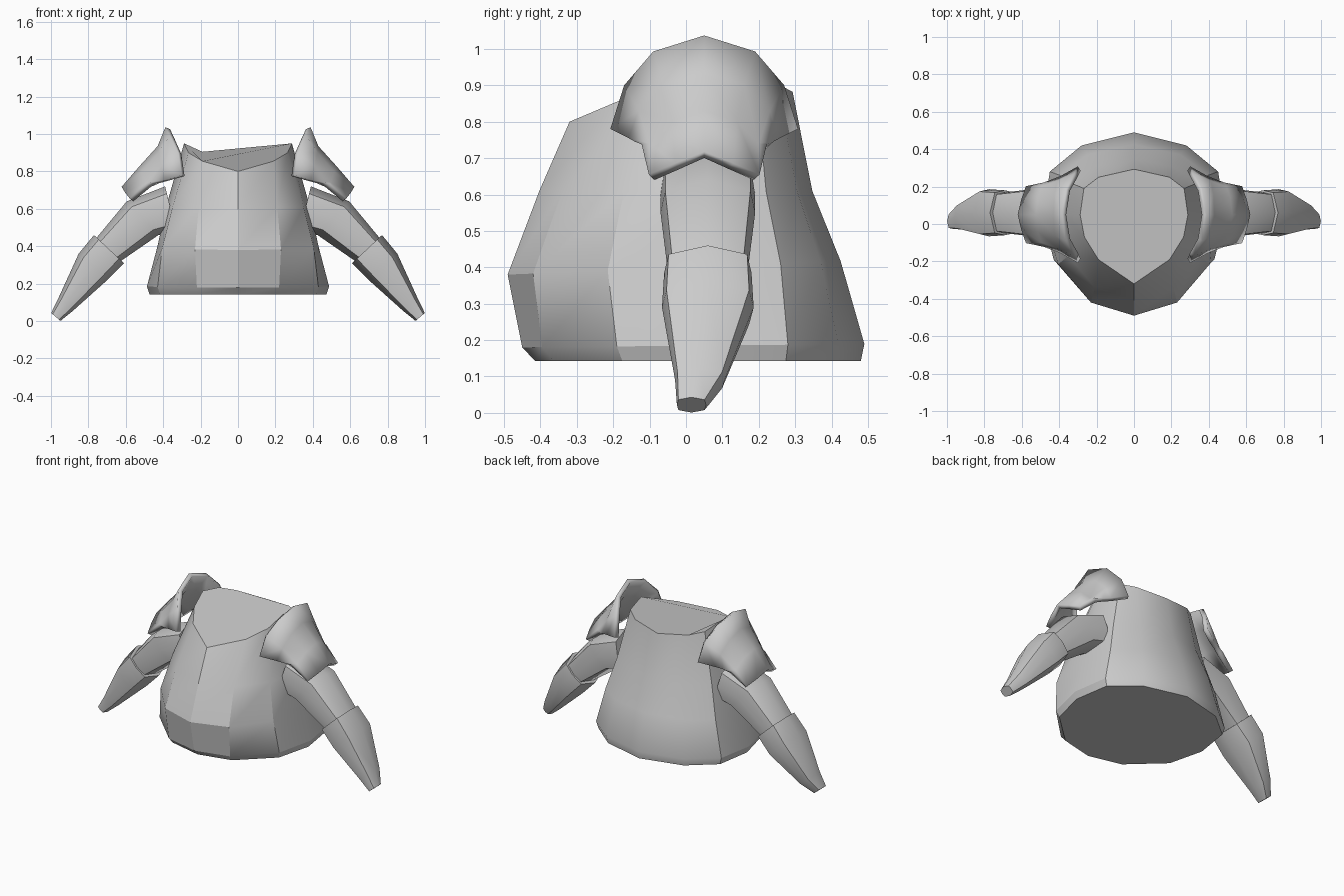
import bpy, bmesh

if "Cube" in bpy.data.objects:
    bpy.data.objects.remove(bpy.data.objects["Cube"])


def make(name, rings, closed=True, mirror=False, thickness=0, angle=0.6):
    """Skin a list of point rings; closed rings also get end caps."""
    bm = bmesh.new()
    vs = [[bm.verts.new(p) for p in r] for r in rings]
    n = len(rings[0])
    for a, b in zip(vs, vs[1:]):
        for i in range(n if closed else n - 1):
            j = (i + 1) % n
            bm.faces.new((a[i], a[j], b[j], b[i]))
    if closed:
        bm.faces.new(vs[0])
        bm.faces.new(vs[-1])
        bmesh.ops.recalc_face_normals(bm, faces=bm.faces)
    else:
        bm.normal_update()
        if sum(f.normal.x for f in bm.faces) < 0:
            bmesh.ops.reverse_faces(bm, faces=bm.faces)
    me = bpy.data.meshes.new(name)
    bm.to_mesh(me)
    bm.free()
    ob = bpy.data.objects.new(name, me)
    bpy.context.collection.objects.link(ob)
    bpy.ops.object.select_all(action='DESELECT')
    ob.select_set(True)
    bpy.context.view_layer.objects.active = ob
    bpy.ops.object.shade_smooth_by_angle(angle=angle)
    if thickness:
        s = ob.modifiers.new("thickness", 'SOLIDIFY')
        s.thickness = thickness
        s.offset = -1
    if mirror:
        m = ob.modifiers.new("mirror", 'MIRROR')
        m.use_mirror_merge = False
    return ob


def full_ring(half):
    """Front-to-back half outline to a full symmetric ring."""
    return half + [(-x, y, z) for x, y, z in half[-2:0:-1]]


# torso: hem underside, hem top, belly crease, chest, neckline
hem = [(0, -.45), (.22, -.395), (.43, -.19), (.487, .05), (.45, .28), (.28, .42), (0, .49)]
belly = [(0, -.49), (.23, -.42), (.405, -.215), (.43, .05), (.395, .26), (.25, .37), (0, .425)]
chest = [(0, -.403), (.21, -.34), (.35, -.17), (.385, .05), (.34, .22), (.21, .305), (0, .347)]
neck = [(0, -.32, .80), (.19, -.19, .855), (.265, -.07, .90), (.288, .05, .95),
        (.268, .19, .925), (.19, .25, .905), (0, .293, .882)]
make("torso_plate", [
    full_ring([(x * .97, y * (.92 if y < 0 else .98), .142) for x, y in hem]),
    full_ring([(x, y, .18 + .01 * (y + .45)) for x, y in hem]),
    full_ring([(x, y, .38 + .04 * (y + .49)) for x, y in belly]),
    full_ring([(x, y, .61) for x, y in chest]),
    full_ring(neck)], angle=.5)

# arms: eight-sided sections, (centre, half height vector in xz, half width in y)
SECTION = [(1, 0), (.68, .9), (0, 1), (-.68, .9), (-1, 0), (-.68, -.9), (0, -1), (.68, -.9)]


def limb(name, sections):
    rings = [[(x + ux * a, y + w * b, z + uz * a) for a, b in SECTION]
             for x, y, z, ux, uz, w in sections]
    make(name, rings, mirror=True, angle=.9)


limb("upper_arm", [(.36, .06, .60, .03, .12, .13),
                   (.51, .06, .55, .085, .09, .13),
                   (.70, .06, .375, .065, .06, .108)])
limb("forearm", [(.69, .06, .385, .08, .075, .12),
                 (.775, .06, .29, .077, .07, .126),
                 (.92, .038, .09, .04, .033, .068),
                 (.974, .015, .022, .025, .021, .04)])


# shoulder guards: flared collar, waist, pointed lower edge, mirrored about y = 0.05
def arch(half):
    return [(x, .05 - d, z) for x, d, z in half[:0:-1]] + [(x, .05 + d, z) for x, d, z in half]


make("shoulder_guard", [
    arch([(.388, 0, 1.037), (.365, .14, .993), (.32, .22, .90), (.30, .258, .78)]),
    arch([(.43, 0, .935), (.425, .11, .90), (.41, .18, .83), (.39, .208, .755)]),
    arch([(.525, 0, .83), (.515, .09, .80), (.495, .15, .74), (.435, .19, .745)]),
    arch([(.622, 0, .718), (.603, .08, .686), (.578, .152, .655), (.482, .172, .738)])],
    closed=False, mirror=True, thickness=.028, angle=.8)
